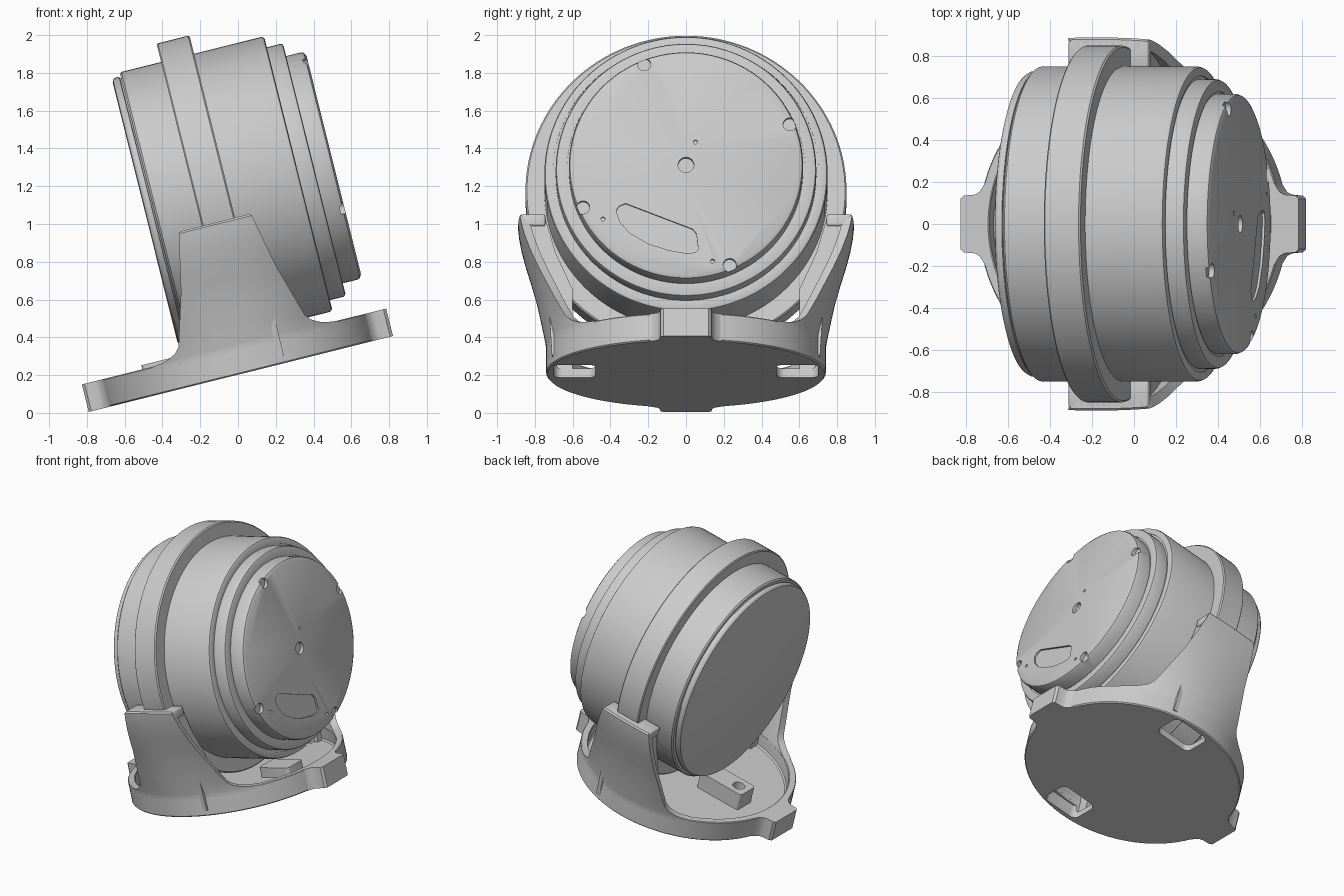
import bpy, bmesh, math
from mathutils import Matrix, Vector

if "Cube" in bpy.data.objects:
    bpy.data.objects.remove(bpy.data.objects["Cube"], do_unlink=True)

grey = bpy.data.materials.new("plain grey")
grey.use_nodes = True
grey.diffuse_color = (0.6, 0.6, 0.6, 1)
grey.node_tree.nodes["Principled BSDF"].inputs["Base Color"].default_value = (0.6, 0.6, 0.6, 1)

# Everything is built level, then tilted as one assembly
TILT = Matrix.Translation((0.015, 0, 0.206)) @ Matrix.Rotation(math.radians(-14), 4, 'Y')
AXIS_Z = 0.955          # height of the drum axis above the base
MID = 0.06              # x centre of the yoke arms
parts = []


def finish(name, bm, bevel=0, keep=True):
    bmesh.ops.recalc_face_normals(bm, faces=bm.faces)
    if bevel:
        edges = [e for e in bm.edges if len(e.link_faces) == 2 and e.calc_face_angle() > 0.6]
        bmesh.ops.bevel(bm, geom=edges, offset=bevel, segments=3, profile=0.5, affect='EDGES')
    me = bpy.data.meshes.new(name)
    bm.to_mesh(me)
    bm.free()
    me.materials.append(grey)
    ob = bpy.data.objects.new(name, me)
    bpy.context.collection.objects.link(ob)
    if keep:
        parts.append(ob)
    return ob


def lathe(name, profile, place, closed=False, n=128):
    """Turn (radius, height) points; place maps (a, b, height) to 3D."""
    bm = bmesh.new()
    rings = []
    for r, h in profile:
        rings.append([bm.verts.new(place(r * math.cos(2 * math.pi * i / n),
                                         r * math.sin(2 * math.pi * i / n), h)) for i in range(n)])
    pairs = list(zip(rings, rings[1:]))
    if closed:
        pairs.append((rings[-1], rings[0]))
    for a, b in pairs:
        for i in range(n):
            j = (i + 1) % n
            bm.faces.new((a[i], a[j], b[j], b[i]))
    if not closed:
        bm.faces.new(rings[0])
        bm.faces.new(rings[-1])
    return finish(name, bm)


def prism(name, pts, lo, hi, place, bevel=0, keep=True):
    """Extrude a 2D outline between two depths."""
    bm = bmesh.new()
    a = [bm.verts.new(place(p, q, lo)) for p, q in pts]
    b = [bm.verts.new(place(p, q, hi)) for p, q in pts]
    bm.faces.new(a)
    bm.faces.new(b)
    for i in range(len(pts)):
        j = (i + 1) % len(pts)
        bm.faces.new((a[i], a[j], b[j], b[i]))
    return finish(name, bm, bevel, keep)


def on_axis(a, b, h):    # drum cross-section, depth along x
    return (h, a, b + AXIS_Z)


def upright(a, b, h):    # plan outline, depth along z
    return (a, b, h)


def side(a, b, h):       # (y, z) outline, depth along x
    return (h, a, b)


def disc(r, cx=0, cy=0, n=24):
    return [(cx + r * math.cos(2 * math.pi * i / n), cy + r * math.sin(2 * math.pi * i / n)) for i in range(n)]


def rounded(x0, x1, y0, y1, r, n=5):
    pts = []
    for k, (cx, cy) in enumerate([(x1 - r, y1 - r), (x0 + r, y1 - r), (x0 + r, y0 + r), (x1 - r, y0 + r)]):
        for i in range(n + 1):
            t = math.pi / 2 * (k + i / n)
            pts.append((cx + r * math.cos(t), cy + r * math.sin(t)))
    return pts


def cut(ob, cutter):
    cutter.hide_render = True
    m = ob.modifiers.new("cut", 'BOOLEAN')
    m.operation, m.solver, m.object = 'DIFFERENCE', 'EXACT', cutter
    bpy.context.view_layer.objects.active = ob
    bpy.ops.object.modifier_apply(modifier=m.name)
    bpy.data.objects.remove(cutter, do_unlink=True)


def lerp(table, v):
    for (a, p), (b, q) in zip(table, table[1:]):
        if v <= b:
            return p + (q - p) * (v - a) / (b - a)
    return table[-1][1]


# Drum with stepped rear cap
drum = lathe("drum", [
    (0.705, -0.285), (0.72, -0.28), (0.728, -0.268), (0.728, -0.245), (0.72, -0.243), (0.72, -0.236),
    (0.74, -0.236), (0.75, -0.226), (0.75, 0.535), (0.745, 0.547), (0.735, 0.552), (0.705, 0.552),
    (0.705, 0.546), (0.69, 0.546), (0.69, 0.625), (0.685, 0.636), (0.675, 0.64), (0.63, 0.64),
    (0.63, 0.634), (0.62, 0.634), (0.62, 0.72), (0.614, 0.735), (0.595, 0.745)], on_axis)

# Recesses in the rear cap: centre hole, screw pockets, pin holes, cover outline
holes = [(0.042, 0, 0, 0.72)]
holes += [(0.035, 0.592 * math.cos(math.radians(t)), 0.592 * math.sin(math.radians(t)), 0.72)
          for t in (22, 112, 203, 293)]
holes += [(0.011, 0.05, 0.125, 0.73), (0.011, -0.44, -0.295, 0.73), (0.011, 0.14, -0.525, 0.73)]
for r, y, z, depth in holes:
    cut(drum, prism("cap_cutter", disc(r, y, z), depth, 0.8, on_axis, keep=False))
cover = [(-0.37, -0.25), (-0.355, -0.225), (-0.32, -0.21), (0.035, -0.35), (0.055, -0.375),
         (0.065, -0.46), (0.05, -0.478), (0.0, -0.482), (-0.09, -0.466), (-0.2, -0.43), (-0.3, -0.37), (-0.35, -0.31)]
cut(drum, prism("cover_cutter", cover, 0.733, 0.8, on_axis, keep=False))

# Raised band around the drum
lathe("drum_band", [(0.74, -0.01), (0.842, -0.01), (0.85, -0.003), (0.85, 0.162), (0.842, 0.17), (0.74, 0.17)],
      on_axis, closed=True)

# Dished round base
base = lathe("base_dish", [(0.01, 0), (0.733, 0), (0.74, 0.007), (0.74, 0.145), (0.735, 0.15), (0.695, 0.15),
                           (0.69, 0.145), (0.69, 0.06), (0.68, 0.05), (0.01, 0.05)], upright)
for s in (-1, 1):
    y0, y1 = sorted((s * 0.48, s * 0.70))
    cut(base, prism("slot_cutter", rounded(-0.08, 0.20, y0, y1, 0.045), -0.1, 0.1, upright, keep=False))

# End tabs, flared where they join the dish
half = [(0.695, 0.22), (0.72, 0.178), (0.738, 0.152), (0.76, 0.14), (0.815, 0.135), (0.83, 0.12)]
for s, label in ((-1, "low"), (1, "high")):
    pts = [(s * x, y) for x, y in half] + [(s * x, -y) for x, y in reversed(half)]
    prism(label + "_end_tab", pts, 0, 0.15, upright)

# Screw blocks on the dish floor
block = prism("low_screw_block", rounded(-0.50, -0.15, -0.085, 0.085, 0.02), 0.03, 0.172, upright)
cut(block, prism("block_cutter", disc(0.042, -0.42, 0), 0.06, 0.3, upright, keep=False))
prism("high_screw_block", rounded(0.25, 0.50, -0.085, 0.085, 0.02), 0.03, 0.12, upright)

# Yoke arms: curved tapering walls with cap and ribs
HALF_WIDTH = [(0.12, 0.52), (0.15, 0.50), (0.156, 0.45), (0.168, 0.41), (0.19, 0.37), (0.22, 0.345),
              (0.31, 0.318), (0.5, 0.262), (0.69, 0.222), (0.81, 0.197)]
REACH = [(0.0, 0.74), (0.12, 0.74), (0.15, 0.741), (0.25, 0.760), (0.39, 0.790), (0.5, 0.82),
         (0.6, 0.85), (0.7, 0.875), (0.76, 0.885), (0.81, 0.89)]
ROWS = [0.12, 0.15, 0.156, 0.168, 0.19, 0.22, 0.265, 0.31, 0.39, 0.5, 0.6, 0.69, 0.76, 0.80, 0.81]
COLS = 20


def arm_wall(name, s):
    bm = bmesh.new()
    outer, inner = [], []
    for v in ROWS:
        w, reach = lerp(HALF_WIDTH, v), lerp(REACH, v)
        flat = 1 - 0.75 * max(0, min(1, (v - 0.2) / 0.6))
        if v == ROWS[-1]:
            w, reach = w - 0.01, reach - 0.01
        ro, ri = [], []
        for i in range(COLS + 1):
            x = MID + w * (2 * i / COLS - 1)
            p = Vector((x, reach - flat * (reach - math.sqrt(reach ** 2 - x ** 2))))
            q = p * (1 - 0.05 / p.length)
            ro.append(bm.verts.new((p.x, s * p.y, v)))
            ri.append(bm.verts.new((q.x, s * q.y, v)))
        outer.append(ro)
        inner.append(ri)
    for g in (outer, inner):
        for a, b in zip(g, g[1:]):
            for i in range(COLS):
                bm.faces.new((a[i], a[i + 1], b[i + 1], b[i]))
    for k in range(len(ROWS) - 1):
        for i in (0, COLS):
            bm.faces.new((outer[k][i], outer[k + 1][i], inner[k + 1][i], inner[k][i]))
    for k in (0, -1):
        for i in range(COLS):
            bm.faces.new((outer[k][i], outer[k][i + 1], inner[k][i + 1], inner[k][i]))
    finish(name, bm)


RIB = [(0.60, 0.04), (0.71, 0.04), (0.725, 0.3), (0.81, 0.6), (0.86, 0.79), (0.745, 0.79), (0.69, 0.6), (0.60, 0.4)]
for s, label in ((-1, "front"), (1, "back")):
    arm_wall(label + "_arm", s)
    prism(label + "_arm_cap", [(s * y, z) for y, z in ((0.745, 0.745), (0.87, 0.745), (0.878, 0.81), (0.745, 0.81))],
          -0.137, 0.257, side, bevel=0.012)
    for k, x in enumerate((-0.115, 0.215)):
        prism(f"{label}_arm_rib_{k + 1}", [(s * y, z) for y, z in RIB], x, x + 0.03, side)

# Tilt the assembly and smooth the round surfaces
bpy.ops.object.select_all(action='DESELECT')
for ob in parts:
    ob.data.transform(TILT)
    ob.select_set(True)
bpy.context.view_layer.objects.active = drum
bpy.ops.object.shade_smooth_by_angle(angle=math.radians(30))
